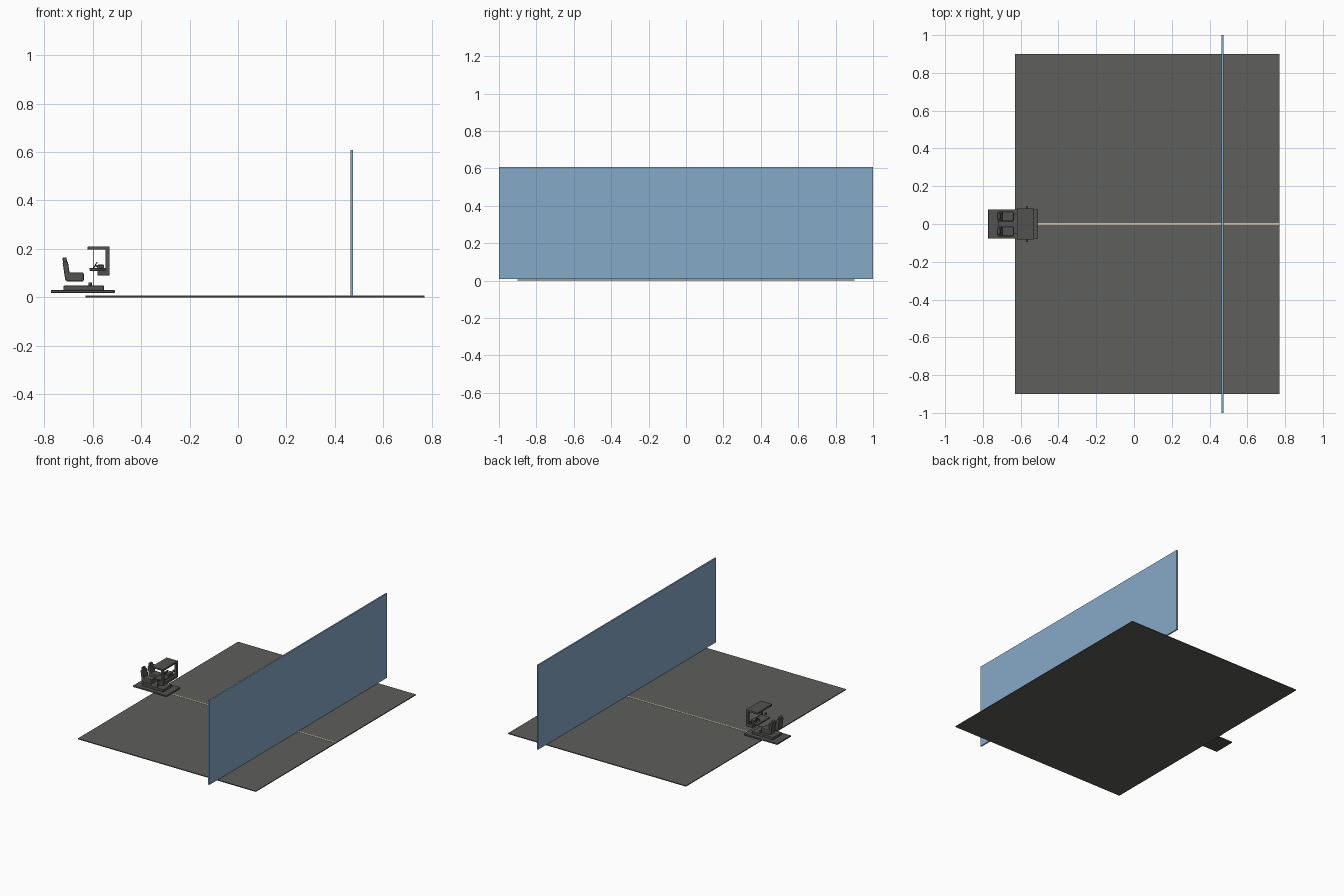
import bpy
import math

if "Cube" in bpy.data.objects:
    bpy.data.objects.remove(bpy.data.objects["Cube"])


def material(name, rgb):
    m = bpy.data.materials.new(name)
    m.diffuse_color = (*rgb, 1)
    m.use_nodes = True
    m.node_tree.nodes["Principled BSDF"].inputs["Base Color"].default_value = m.diffuse_color
    return m


FLOOR = material("floor grey", (0.112, 0.114, 0.107))
SCREEN = material("screen blue", (0.24, 0.40, 0.58))
STRIPE = material("stripe cream", (0.62, 0.54, 0.36))
RIG = material("rig dark grey", (0.085, 0.085, 0.083))


def finish(o, name, mat, bevel=0):
    o.name = name
    o.data.materials.append(mat)
    if bevel:
        b = o.modifiers.new("soft edges", 'BEVEL')
        b.width = bevel
        b.segments = 2
    return o


def box(name, x, y, z, mat=RIG, bevel=0.0, tilt=0.0):
    """Box from (min, max) ranges, optionally tilted about the y axis."""
    bpy.ops.mesh.primitive_cube_add(
        size=1, location=[sum(r) / 2 for r in (x, y, z)])
    o = bpy.context.object
    o.scale = [r[1] - r[0] for r in (x, y, z)]
    bpy.ops.object.transform_apply(location=False, rotation=False, scale=True)
    o.rotation_euler.y = tilt
    return finish(o, name, mat, bevel)


def rod(name, loc, radius, depth, tilt=0.0):
    bpy.ops.mesh.primitive_cylinder_add(
        vertices=12, radius=radius, depth=depth, location=loc,
        rotation=(0, tilt, 0))
    o = finish(bpy.context.object, name, RIG)
    bpy.ops.object.shade_smooth_by_angle()
    return o


# Floor, centre stripe and projection screen
box("floor", (-0.63, 0.77), (-0.9, 0.9), (0, 0.006), FLOOR)
box("centre_stripe", (-0.63, 0.77), (-0.005, 0.005), (0.006, 0.0075), STRIPE)
box("screen", (0.464, 0.474), (-1, 1), (0.008, 0.608), SCREEN)

# Base plate and raised platform
box("base_plate", (-0.772, -0.508), (-0.077, 0.077), (0.019, 0.03), bevel=0.002)
box("platform", (-0.72, -0.553), (-0.05, 0.05), (0.03, 0.049), bevel=0.003)

# Paired seats, frame posts and side pads
for side, s in (("left", 1), ("right", -1)):
    def span(a, b):
        return tuple(sorted((a * s, b * s)))

    box(side + "_seat_cushion", (-0.708, -0.636), span(0.014, 0.066),
        (0.065, 0.103), bevel=0.007)
    box(side + "_seat_back", (-0.718, -0.696), span(0.014, 0.066),
        (0.07, 0.148), bevel=0.005, tilt=-0.15)
    box(side + "_headrest", (-0.723, -0.706), span(0.025, 0.055),
        (0.142, 0.165), bevel=0.004, tilt=-0.15)
    box(side + "_frame_post", (-0.547, -0.53), span(0.068, 0.083),
        (0.1, 0.2), bevel=0.001)
    box(side + "_side_pad", (-0.573, -0.56), span(0.08, 0.095),
        (0.118, 0.132), bevel=0.002)
    rod(side + "_pedal", (-0.609, 0.03 * s, 0.055), 0.007, 0.012)

# Roof, dashboard and lower beam
box("roof", (-0.62, -0.53), (-0.083, 0.083), (0.197, 0.21), bevel=0.002)
box("dashboard", (-0.613, -0.545), (-0.068, 0.068), (0.11, 0.121), bevel=0.002)
box("lower_beam", (-0.58, -0.53), (-0.083, 0.083), (0.09, 0.113), bevel=0.004)
box("instrument_hood", (-0.58, -0.552), (0.012, 0.06), (0.121, 0.135),
    bevel=0.002)

# Steering wheel, column and slim centre pole
bpy.ops.mesh.primitive_torus_add(
    major_segments=20, minor_segments=6, major_radius=0.016,
    minor_radius=0.0025, location=(-0.59, 0.037, 0.131),
    rotation=(0, math.radians(-60), 0))
finish(bpy.context.object, "steering_wheel", RIG)
bpy.ops.object.shade_smooth_by_angle()
rod("steering_column", (-0.578, 0.037, 0.126), 0.003, 0.028, math.radians(-60))
rod("centre_pole", (-0.598, 0, 0.123), 0.001, 0.15)
